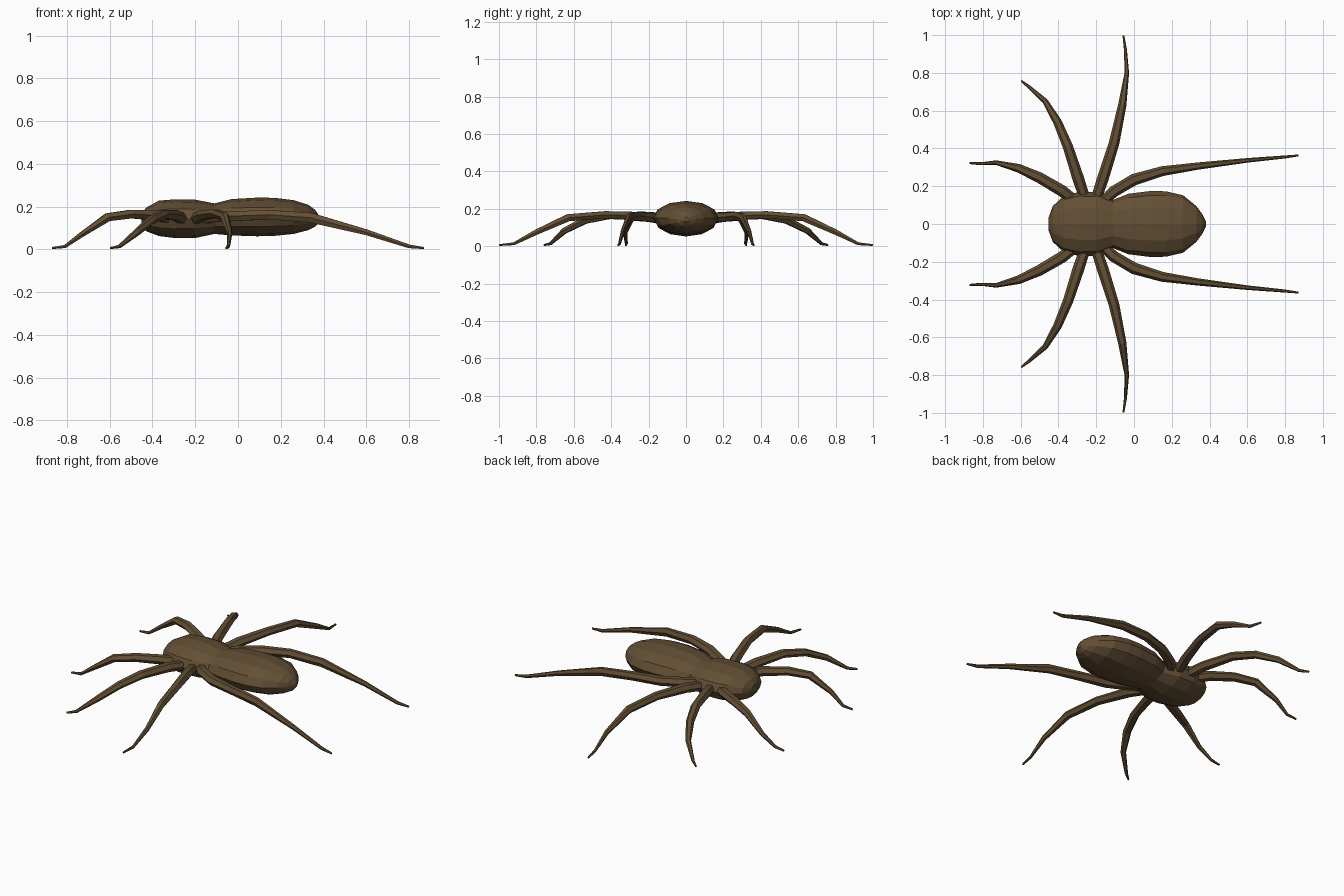
import bpy, bmesh, math
from mathutils import Vector

brown = bpy.data.materials.new("dark brown")
brown.diffuse_color = (0.125, 0.078, 0.035, 1)


def loft(bm, rings):
    """Skin a list of equally sized point rings and close both ends."""
    loops = [[bm.verts.new(p) for p in ring] for ring in rings]
    n = len(loops[0])
    for a, b in zip(loops, loops[1:]):
        for i in range(n):
            j = (i + 1) % n
            bm.faces.new((a[i], a[j], b[j], b[i]))
    bm.faces.new(loops[0][::-1])
    bm.faces.new(loops[-1])


def finish(bm, name):
    bmesh.ops.recalc_face_normals(bm, faces=bm.faces[:])
    me = bpy.data.meshes.new(name)
    bm.to_mesh(me)
    bm.free()
    me.materials.append(brown)
    ob = bpy.data.objects.new(name, me)
    bpy.context.collection.objects.link(ob)
    return ob


def body_part(name, stations, sides=12):
    """Stations: x, half width, bottom z, top z; widest at z = mid."""
    bm = bmesh.new()
    rings = []
    for x, w, z0, z1 in stations:
        mid = 0.5 * (z0 + z1)
        h = 0.5 * (z1 - z0)
        rings.append([(x, w * math.cos(2 * math.pi * i / sides),
                       mid + h * math.sin(2 * math.pi * i / sides))
                      for i in range(sides)])
    loft(bm, rings)
    return finish(bm, name)


def leg(name, path, side, sides=6):
    """Tapered tube along path; points are x, y, z, half width, half height."""
    bm = bmesh.new()
    pts = [Vector((p[0], p[1] * side, p[2])) for p in path]
    rings = []
    for k, p in enumerate(pts):
        t = (pts[min(k + 1, len(pts) - 1)] - pts[max(k - 1, 0)]).normalized()
        across = t.cross(Vector((0, 0, 1))).normalized()
        up = across.cross(t)
        w, h = path[k][3:]
        rings.append([p + across * w * math.cos(2 * math.pi * i / sides)
                      + up * h * math.sin(2 * math.pi * i / sides) * 1.1
                      for i in range(sides)])
    loft(bm, rings)
    return finish(bm, name)


# Body
body_part("head_section", [
    (-0.452, 0.035, 0.115, 0.165), (-0.43, 0.095, 0.085, 0.195),
    (-0.37, 0.150, 0.062, 0.228), (-0.29, 0.170, 0.052, 0.234),
    (-0.20, 0.168, 0.053, 0.232), (-0.11, 0.128, 0.072, 0.215)])
body_part("abdomen", [
    (-0.11, 0.128, 0.072, 0.215), (-0.03, 0.160, 0.065, 0.235),
    (0.09, 0.175, 0.061, 0.242), (0.17, 0.173, 0.063, 0.241),
    (0.26, 0.152, 0.072, 0.230), (0.33, 0.095, 0.090, 0.208),
    (0.36, 0.055, 0.105, 0.185), (0.382, 0.012, 0.130, 0.155)])

# Legs
legs = {
    "front_leg": [
        (-0.30, 0.11, 0.14, 0.03, 0.025), (-0.38, 0.175, 0.158, 0.031, 0.024),
        (-0.50, 0.245, 0.165, 0.029, 0.021), (-0.61, 0.295, 0.150, 0.023, 0.020),
        (-0.73, 0.325, 0.070, 0.012, 0.013), (-0.81, 0.319, 0.013, 0.008, 0.008),
        (-0.87, 0.322, 0.006, 0.005, 0.005)],
    "second_leg": [
        (-0.255, 0.12, 0.14, 0.028, 0.025), (-0.295, 0.24, 0.160, 0.031, 0.024),
        (-0.350, 0.41, 0.165, 0.027, 0.021), (-0.405, 0.54, 0.138, 0.023, 0.019),
        (-0.470, 0.65, 0.082, 0.015, 0.016), (-0.555, 0.725, 0.013, 0.009, 0.008),
        (-0.597, 0.758, 0.006, 0.005, 0.005)],
    "third_leg": [
        (-0.205, 0.12, 0.14, 0.028, 0.025), (-0.165, 0.24, 0.160, 0.031, 0.024),
        (-0.105, 0.43, 0.168, 0.028, 0.020), (-0.062, 0.63, 0.152, 0.022, 0.020),
        (-0.038, 0.80, 0.075, 0.012, 0.015), (-0.045, 0.92, 0.013, 0.008, 0.008),
        (-0.056, 0.998, 0.006, 0.005, 0.005)],
    "rear_leg": [
        (-0.19, 0.09, 0.14, 0.028, 0.025), (-0.11, 0.170, 0.152, 0.030, 0.025),
        (0.00, 0.235, 0.156, 0.031, 0.024), (0.15, 0.280, 0.162, 0.026, 0.023),
        (0.34, 0.307, 0.148, 0.019, 0.024), (0.60, 0.337, 0.080, 0.012, 0.014),
        (0.80, 0.355, 0.014, 0.008, 0.009), (0.87, 0.363, 0.006, 0.005, 0.005)],
}
for label, path in legs.items():
    for side, tag in ((1, "left"), (-1, "right")):
        leg(f"{tag}_{label}", path, side)
